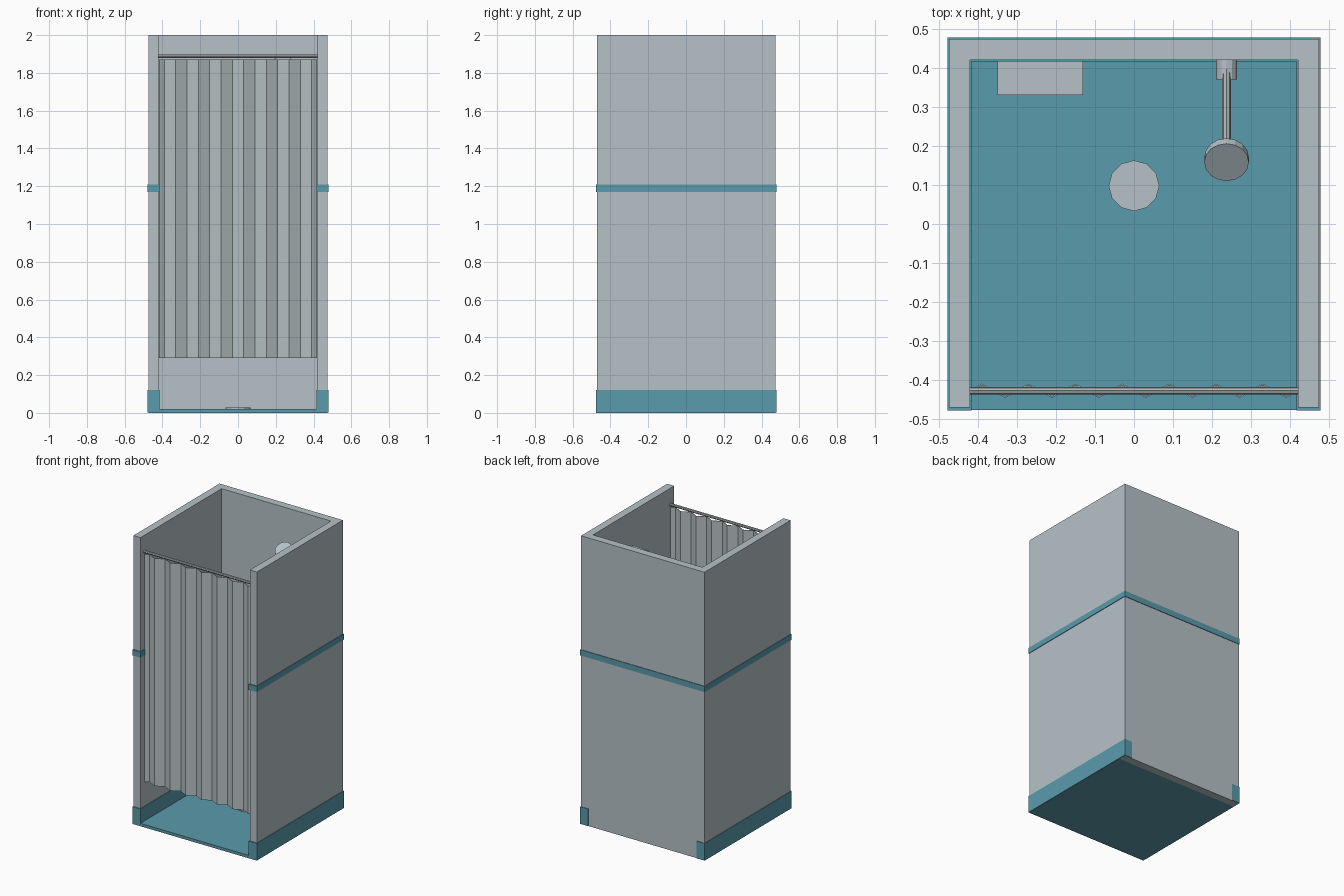
import bpy, bmesh, math
from mathutils import Vector

if "Cube" in bpy.data.objects:
    bpy.data.objects.remove(bpy.data.objects["Cube"])


def material(name, rgb):
    m = bpy.data.materials.new(name)
    lin = [((c / 255 + 0.055) / 1.055) ** 2.4 for c in rgb]
    m.diffuse_color = (*lin, 1)
    m.use_nodes = True
    m.node_tree.nodes["Principled BSDF"].inputs["Base Color"].default_value = m.diffuse_color
    return m


GREY = material("pale grey", (182, 194, 199))
TEAL = material("teal", (90, 155, 172))
CLOTH = material("curtain grey", (182, 194, 195))
METAL = material("metal grey", (172, 180, 182))


def finish(bm, name, mat):
    bmesh.ops.recalc_face_normals(bm, faces=bm.faces)
    me = bpy.data.meshes.new(name)
    bm.to_mesh(me)
    bm.free()
    me.materials.append(mat)
    ob = bpy.data.objects.new(name, me)
    bpy.context.collection.objects.link(ob)
    return ob


def box(name, lo, hi, mat):
    bm = bmesh.new()
    bmesh.ops.create_cube(bm, size=1)
    for v in bm.verts:
        v.co = Vector([(a + b) / 2 + c * (b - a) for a, b, c in zip(lo, hi, v.co)])
    return finish(bm, name, mat)


def rod(name, a, b, r, mat, sides=12):
    a, b = Vector(a), Vector(b)
    bm = bmesh.new()
    bmesh.ops.create_cone(bm, cap_ends=True, segments=sides, radius1=r, radius2=r,
                          depth=(b - a).length)
    turn = (b - a).to_track_quat('Z', 'Y')
    for v in bm.verts:
        v.co = turn @ v.co + (a + b) / 2
    return finish(bm, name, mat)


OUT, IN, P = 0.474, 0.42, 0.004   # outer wall, inner wall, trim overhang

# Floor tray and drain
box("floor", (-OUT, -0.476, 0), (OUT, IN, 0.02), TEAL)
rod("drain", (0, 0.098, 0.015), (0, 0.098, 0.028), 0.065, GREY)

# Walls, with base trim and middle band on each side
box("back_wall", (-OUT, IN, 0), (OUT, OUT, 2), GREY)
box("back_band", (-OUT, IN - P, 1.17), (OUT, OUT + P, 1.21), TEAL)
for side, s in (("left", -1), ("right", 1)):
    def span(a, b):
        return min(s * a, s * b), max(s * a, s * b)
    x0, x1 = span(IN, OUT)
    t0, t1 = span(IN - P, OUT + P)
    box(side + "_wall", (x0, -0.47, 0.002), (x1, IN, 2), GREY)
    box(side + "_base_trim", (t0, -0.477, 0.001), (t1, OUT + P, 0.12), TEAL)
    box(side + "_band", (t0, -0.477, 1.17), (t1, OUT + P, 1.21), TEAL)

# Curtain rail
rod("curtain_rail", (-IN, -0.427, 1.888), (IN, -0.427, 1.888), 0.01, METAL, 8)

# Pleated curtain: zigzag sheet with a little thickness
bm = bmesh.new()
xs = [-0.418] + [-0.39 + 0.06 * i for i in range(14)] + [0.418]
ys = [-0.427] + [-0.411 if i % 2 == 0 else -0.443 for i in range(14)] + [-0.427]
cols = [(bm.verts.new((x, y, 0.29)), bm.verts.new((x, y, 1.87))) for x, y in zip(xs, ys)]
for (a, b), (c, d) in zip(cols, cols[1:]):
    bm.faces.new((a, c, d, b))
curtain = finish(bm, "curtain", CLOTH)
thick = curtain.modifiers.new("thickness", 'SOLIDIFY')
thick.thickness = 0.004
thick.offset = 0

# Soap shelf on the back wall
box("soap_shelf", (-0.35, 0.33, 1.0), (-0.13, IN, 1.04), GREY)

# Shower mount, arm and tilted head
X = 0.237
rod("shower_mount", (X, 0.37, 1.77), (X, IN, 1.77), 0.027, GREY)
rod("shower_arm", (X, 0.40, 1.785), (X, 0.17, 1.84), 0.011, METAL, 8)
tilt = Vector((0, -math.sin(math.radians(33)), math.cos(math.radians(33))))
centre = Vector((X, 0.158, 1.855))
rod("shower_head", centre - tilt * 0.025, centre, 0.057, GREY, 16)
